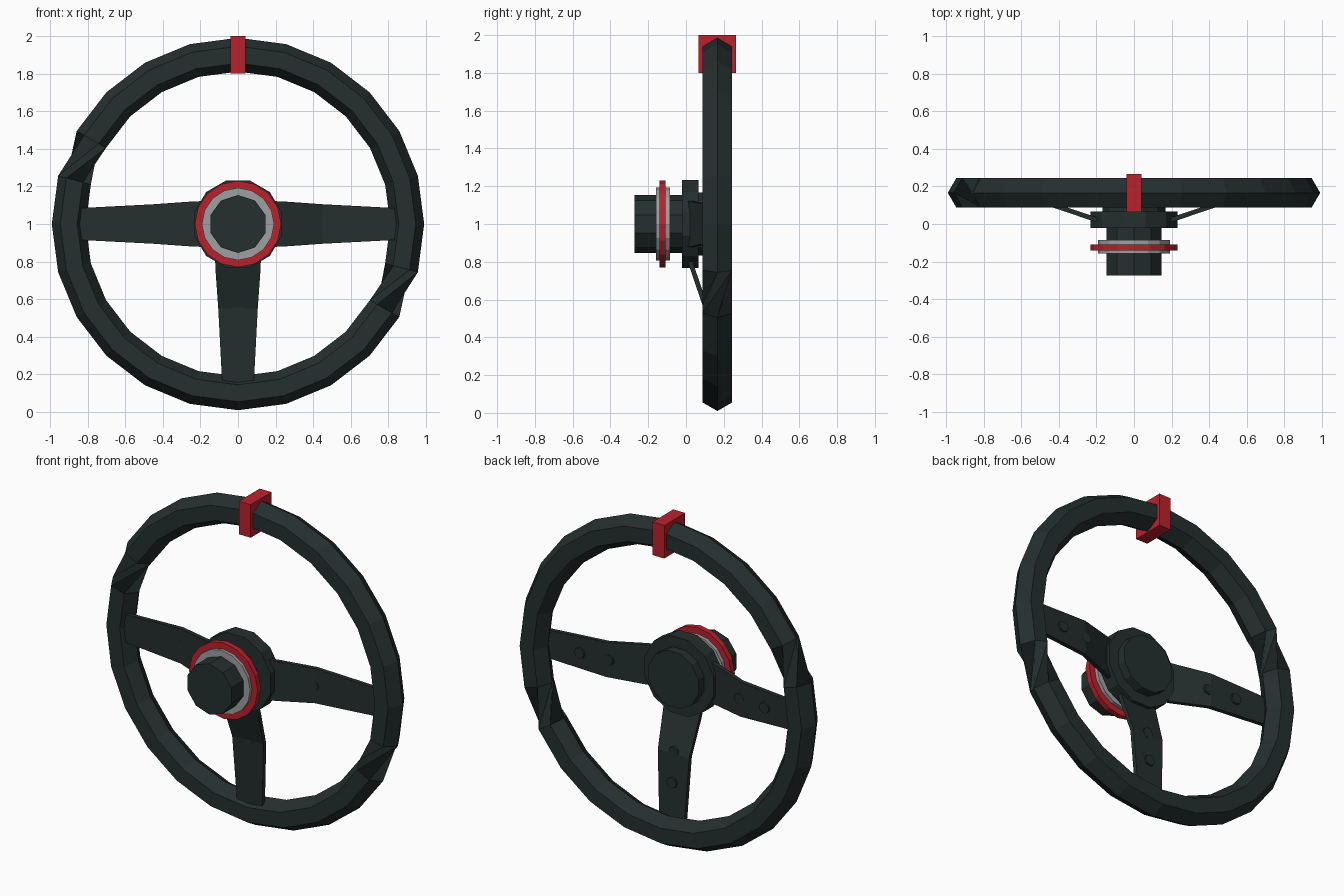
import bpy, bmesh, math
from mathutils import Matrix, Vector

if "Cube" in bpy.data.objects:
    bpy.data.objects.remove(bpy.data.objects["Cube"])


def material(name, rgb):
    m = bpy.data.materials.new(name)
    m.diffuse_color = (*rgb, 1)
    m.use_nodes = True
    m.node_tree.nodes["Principled BSDF"].inputs["Base Color"].default_value = m.diffuse_color
    return m


DARK = material("dark_rubber", (0.018, 0.028, 0.028))
RED = material("red", (0.50, 0.015, 0.025))
GREY = material("light_grey", (0.34, 0.35, 0.36))
CENTRE = Vector((0, 0, 1))


def finish(bm, name, mat):
    bmesh.ops.recalc_face_normals(bm, faces=bm.faces)
    me = bpy.data.meshes.new(name)
    bm.to_mesh(me)
    bm.free()
    me.materials.append(mat)
    ob = bpy.data.objects.new(name, me)
    bpy.context.collection.objects.link(ob)
    return ob


def disc(name, r, y0, y1, sides, mat, turn=0.0, at=(0, 1)):
    """Flat-sided cylinder along y, centred at (x, z)."""
    bm = bmesh.new()
    bmesh.ops.create_cone(bm, cap_ends=True, segments=sides, radius1=r,
                          radius2=r, depth=y1 - y0)
    bm.transform(Matrix.Translation((at[0], (y0 + y1) / 2, at[1]))
                 @ Matrix.Rotation(turn, 4, 'Y')
                 @ Matrix.Rotation(math.pi / 2, 4, 'X'))
    return finish(bm, name, mat)


# Rim: hexagonal tube of 24 segments with two twisted joints
N, S = 24, 6
bm = bmesh.new()
rings = []
for k in range(N):
    a = 2 * math.pi * k / N
    ring = []
    for j in range(S):
        b = 2 * math.pi * j / S
        r = 0.9 + 0.09 * math.cos(b)
        ring.append(bm.verts.new((r * math.cos(a), 0.166 + 0.09 * math.sin(b),
                                  1 + r * math.sin(a))))
    rings.append(ring)
for k in range(N):
    shift = 2 if k in (10, 22) else 0
    p, q = rings[k], rings[(k + 1) % N]
    for j in range(S):
        bm.faces.new((p[j], p[(j + 1) % S],
                      q[(j + 1 + shift) % S], q[(j + shift) % S]))
finish(bm, "rim", DARK)

# Red top marker around the rim
bm = bmesh.new()
bmesh.ops.create_cube(bm, size=1, matrix=Matrix.Translation((0, 0.165, 1.9))
                      @ Matrix.Diagonal((0.08, 0.2, 0.2, 1)))
finish(bm, "top_marker", RED)

# Spokes: bent tapered plates, with two bolts on the back of each
# profile rows: radius, mid y, half width
PROFILE = [(0.17, 0.015, 0.122), (0.24, 0.036, 0.12),
           (0.45, 0.107, 0.105), (0.87, 0.125, 0.083)]
for side, ang in (("right", 0), ("bottom", 90), ("left", 180)):
    turn = Matrix.Translation(CENTRE) @ Matrix.Rotation(math.radians(ang), 4, 'Y')
    bm = bmesh.new()
    rows = []
    for r, y, w in PROFILE:
        rows.append([bm.verts.new(turn @ Vector((r, y + dy, dz * w)))
                     for dy, dz in ((-0.013, -1), (-0.013, 1), (0.013, 1), (0.013, -1))])
    for p, q in zip(rows, rows[1:]):
        for j in range(4):
            bm.faces.new((p[j], p[(j + 1) % 4], q[(j + 1) % 4], q[j]))
    bm.faces.new(rows[0])
    bm.faces.new(rows[-1])
    finish(bm, side + "_spoke", DARK)
    for i, (r, y) in enumerate(((0.44, 0.122), (0.62, 0.14))):
        c = turn @ Vector((r, 0, 0))
        disc(f"{side}_bolt_{i + 1}", 0.033, y - 0.03, y, 8, DARK, at=(c.x, c.z))

# Hub plate, back cap and front boss
disc("hub_plate", 0.24, -0.02, 0.066, 12, DARK, math.radians(15))
disc("back_cap", 0.173, 0.05, 0.12, 12, DARK, math.radians(15))
disc("front_boss", 0.154, -0.273, 0.0, 10, DARK)

# Release rings on the boss
disc("grey_ring", 0.192, -0.158, -0.086, 16, GREY)
disc("red_ring", 0.23, -0.14, -0.108, 16, RED)
